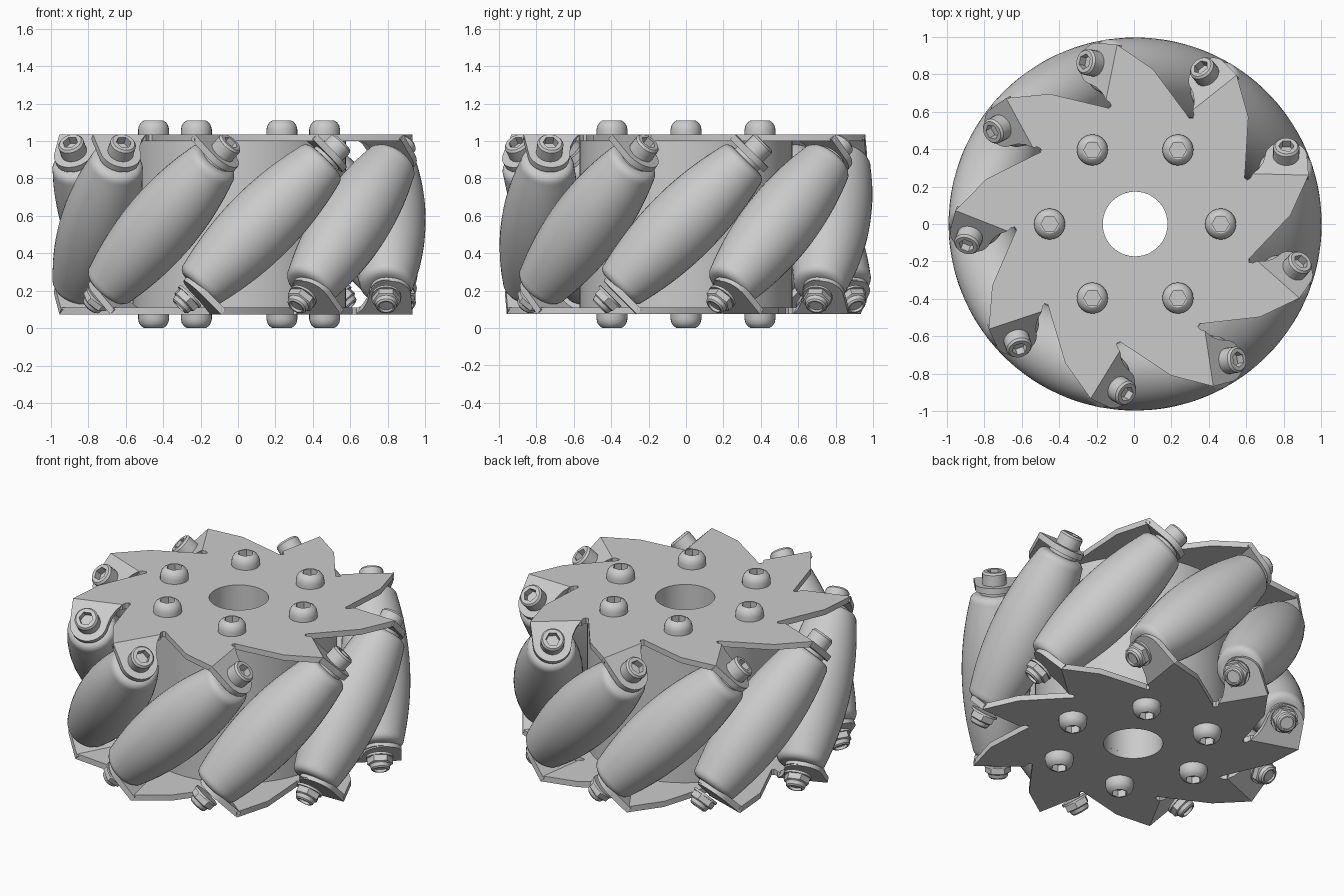
import bpy, bmesh
from math import pi, sin, cos, radians, sqrt
from mathutils import Matrix, Vector

if "Cube" in bpy.data.objects:
    bpy.data.objects.remove(bpy.data.objects["Cube"])

ARMS = 9
MID_Z = 0.555
AXIS_R = 0.797        # distance of the roller axles from the wheel axis
TOP = 0.481           # outer face of a side plate above mid height
THICK = 0.036
BORE = 0.173
BASE = Matrix.Translation((0.006, 0, MID_Z))
FLIP = Matrix.Rotation(pi, 4, 'X')

grey = bpy.data.materials.new("plain_grey")
grey.use_nodes = True
colour = (0.6, 0.6, 0.6, 1)
grey.diffuse_color = colour
grey.node_tree.nodes["Principled BSDF"].inputs["Base Color"].default_value = colour


def finish(bm, name, angle=30):
    """Turn a bmesh into a mesh, smooth with sharp edges kept."""
    bmesh.ops.recalc_face_normals(bm, faces=bm.faces)
    for f in bm.faces:
        f.smooth = True
    for e in bm.edges:
        e.smooth = len(e.link_faces) == 2 and e.calc_face_angle(0) < radians(angle)
    mesh = bpy.data.meshes.new(name)
    bm.to_mesh(mesh)
    bm.free()
    mesh.materials.append(grey)
    return mesh


def lathe(name, profile, seg=24, closed=False):
    """Spin (radius, z[, 'hex']) points about z; hex rings get six flat sides."""
    bm = bmesh.new()
    rings = []
    for r, z, *hexed in profile:
        ring = []
        for i in range(seg):
            a = 2 * pi * i / seg
            k = cos(pi / 6) / cos(a % (pi / 3) - pi / 6) if hexed else 1
            ring.append(bm.verts.new((r * k * cos(a), r * k * sin(a), z)))
        rings.append(ring)
    pairs = list(zip(rings, rings[1:]))
    if closed:
        pairs.append((rings[-1], rings[0]))
    else:
        bm.faces.new(rings[0])
        bm.faces.new(rings[-1])
    for a, b in pairs:
        for i in range(seg):
            j = (i + 1) % seg
            bm.faces.new((a[i], a[j], b[j], b[i]))
    return finish(bm, name)


def place(name, mesh, matrix):
    ob = bpy.data.objects.new(name, mesh)
    bpy.context.collection.objects.link(ob)
    ob.matrix_world = BASE @ matrix


def loop_edges(bm, points):
    verts = [bm.verts.new(p) for p in points]
    return [bm.edges.new((v, verts[i - 1])) for i, v in enumerate(verts)]


def thicken(bm, faces, offset):
    """Extrude flat faces into a slab."""
    new = bmesh.ops.extrude_face_region(bm, geom=faces, use_keep_orig=True)["geom"]
    bmesh.ops.translate(bm, vec=offset, verts=[g for g in new if isinstance(g, bmesh.types.BMVert)])


def arm_matrix(i):
    return Matrix.Rotation(radians(-1.5) + 2 * pi * i / ARMS, 4, 'Z')


TILT = Matrix.Translation((AXIS_R, 0, 0)) @ Matrix.Rotation(-pi / 4, 4, 'X')

# Side plate: pinwheel sheet with a bore
bm = bmesh.new()
arm = [(0.829, 0.07), (0.92, 0.285), (0.62, 0.285), (0.61, 0.262),
       (0.592, 0.25), (0.578, 0.262), (0.58, 0.29)]
outline = [arm_matrix(i) @ Vector((x, y, TOP)) for i in range(ARMS) for x, y in arm]
bore = [(BORE * cos(i * pi / 24), BORE * sin(i * pi / 24), TOP) for i in range(48)]
edges = loop_edges(bm, outline) + loop_edges(bm, bore)
bmesh.ops.triangle_fill(bm, use_beauty=True, edges=edges)
thicken(bm, bm.faces[:], (0, 0, -THICK))

# Bent tabs that carry the axles
tab_z = (0.285 + TOP) / sqrt(2)
fold_y = (0.285 - TOP) / sqrt(2)
tab = [(0.92 - AXIS_R, fold_y)]
tab += [(0.112 * cos(i * pi / 16), 0.112 * sin(i * pi / 16)) for i in range(17)]
tab += [(-0.122, -0.05), (-0.145, -0.1), (0.62 - AXIS_R, fold_y)]
for i in range(ARMS):
    m = arm_matrix(i) @ TILT
    face = bm.faces.new([bm.verts.new(m @ Vector((x, y, tab_z))) for x, y in tab])
    thicken(bm, [face], m.to_3x3() @ Vector((0, 0, -THICK)))
plate = finish(bm, "side_plate", 20)
place("top_plate", plate, Matrix())
place("bottom_plate", plate, FLIP)

# Hub drum
h = TOP - THICK
place("hub", lathe("hub", [(BORE, -h), (0.57, -h), (0.57, h), (BORE, h)], 64, True), Matrix())

# Barrel roller with rounded ends and collars
half = 0.485
body = []
for i in range(-10, 11):
    s = 0.44 * i / 10
    body.append((0.2 - 0.28 * s * s, s))
end_r = body[-1][0]
cap = [(end_r - 0.045 * (1 - cos(a)), 0.44 + 0.045 * sin(a))
       for a in (pi / 8, pi / 4, 3 * pi / 8, pi / 2)]
cap += [(0.085, half), (0.085, tab_z - THICK)]
roller = lathe("roller", [(r, -z) for r, z in reversed(cap)] + body + cap, 40)

# Axle screw head with hex socket
head_z = tab_z - 0.002
head = lathe("axle_head", [(0.07, head_z), (0.07, head_z + 0.068), (0.06, head_z + 0.08),
                           (0.042, head_z + 0.08, 'hex'), (0.042, head_z + 0.035, 'hex')])

# Lock nut with washer and screw tip
nut = lathe("axle_nut", [(0.08, head_z), (0.08, head_z + 0.014), (0.076, head_z + 0.014, 'hex'),
                         (0.076, head_z + 0.05, 'hex'), (0.06, head_z + 0.056),
                         (0.055, head_z + 0.078), (0.046, head_z + 0.086),
                         (0.038, head_z + 0.086), (0.038, head_z + 0.07)])

for i in range(ARMS):
    m = arm_matrix(i) @ TILT
    place("roller", roller, m)
    place("axle_head", head, m)
    place("axle_nut", nut, m @ FLIP)

# Button screws on both plates
button = lathe("button_screw", [(0.083, TOP - 0.005), (0.083, TOP + 0.025), (0.078, TOP + 0.046),
                                (0.067, TOP + 0.063), (0.05, TOP + 0.074),
                                (0.046, TOP + 0.074, 'hex'), (0.046, TOP + 0.03, 'hex')])
for i in range(6):
    spot = Matrix.Rotation(i * pi / 3, 4, 'Z') @ Matrix.Translation((0.457, 0, 0))
    place("top_button_screw", button, spot)
    place("bottom_button_screw", button, spot @ FLIP)
